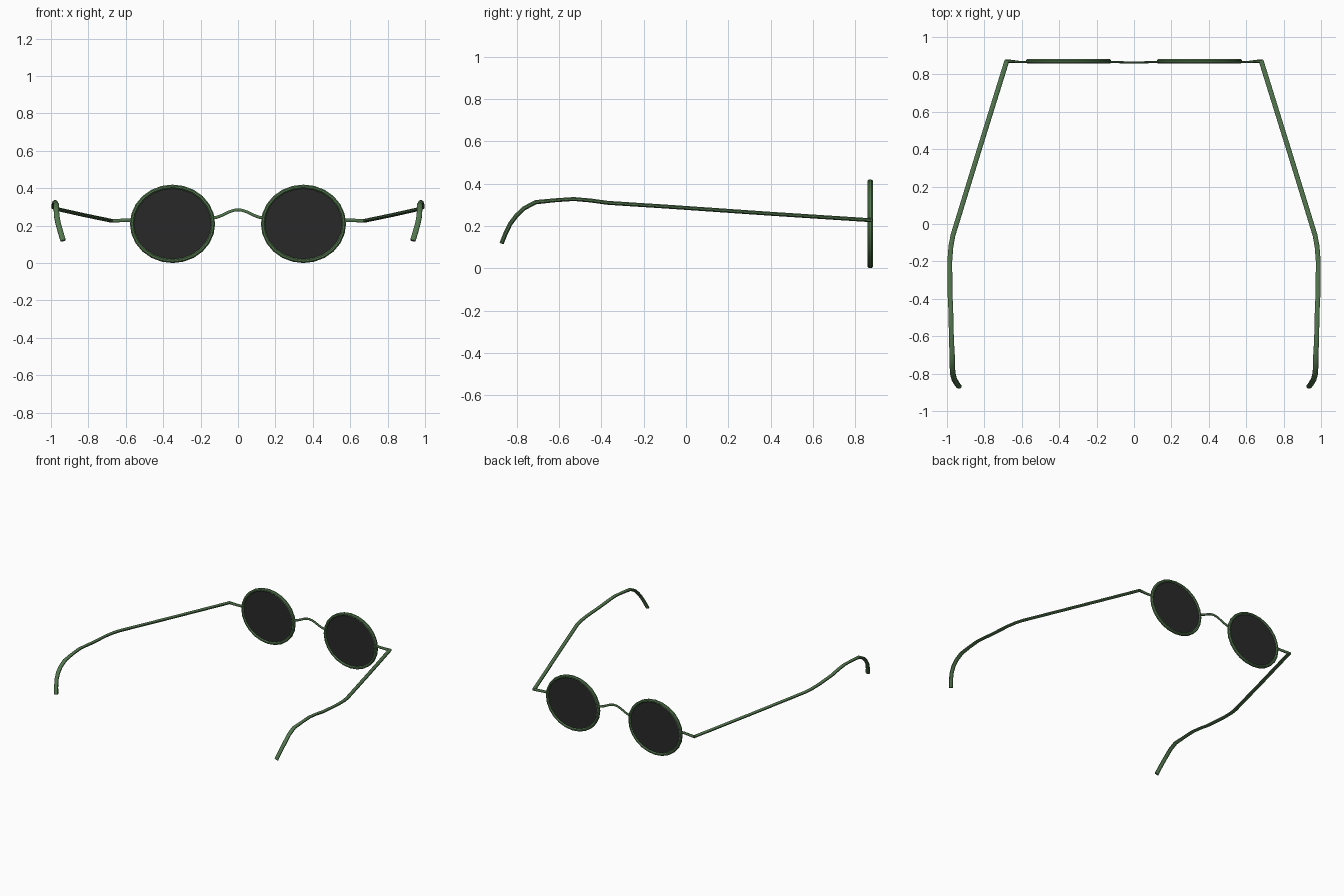
import bpy, bmesh, math
from mathutils import Vector

if "Cube" in bpy.data.objects:
    bpy.data.objects.remove(bpy.data.objects["Cube"])


def material(name, color):
    m = bpy.data.materials.new(name)
    m.diffuse_color = color
    m.use_nodes = True
    m.node_tree.nodes["Principled BSDF"].inputs["Base Color"].default_value = m.diffuse_color
    return m


GREEN = material("green_metal", (0.085, 0.18, 0.075, 1))
DARK = material("dark_glass", (0.022, 0.022, 0.022, 1))


def finish(bm, name, mat):
    bmesh.ops.recalc_face_normals(bm, faces=bm.faces)
    me = bpy.data.meshes.new(name)
    bm.to_mesh(me)
    bm.free()
    ob = bpy.data.objects.new(name, me)
    bpy.context.collection.objects.link(ob)
    me.materials.append(mat)
    bpy.ops.object.select_all(action='DESELECT')
    ob.select_set(True)
    bpy.context.view_layer.objects.active = ob
    bpy.ops.object.shade_smooth_by_angle(angle=math.radians(40))
    return ob


def sweep(name, path, radii, ref, sides=8, closed=False):
    """Oval tube along a path; radii = (along ref, across) per point."""
    pts = [Vector(p) for p in path]
    n = len(pts)
    if isinstance(radii, tuple):
        radii = [radii] * n
    bm = bmesh.new()
    rings = []
    for i, p in enumerate(pts):
        a = pts[(i - 1) % n] if closed else pts[max(i - 1, 0)]
        b = pts[(i + 1) % n] if closed else pts[min(i + 1, n - 1)]
        t = (b - a).normalized()
        u = Vector(ref)
        u = (u - t * u.dot(t)).normalized()
        v = t.cross(u)
        ring = []
        for k in range(sides):
            w = 2 * math.pi * (k + 0.5) / sides
            ring.append(bm.verts.new(p + u * radii[i][0] * math.cos(w) + v * radii[i][1] * math.sin(w)))
        rings.append(ring)
    for i in range(n if closed else n - 1):
        r, s = rings[i], rings[(i + 1) % n]
        for k in range(sides):
            j = (k + 1) % sides
            bm.faces.new((r[k], r[j], s[j], s[k]))
    if not closed:
        bm.faces.new(rings[0])
        bm.faces.new(rings[-1])
    return finish(bm, name, GREEN)


def oval(cx, rx, rz, y, n=24):
    return [(cx + rx * math.cos(2 * math.pi * k / n), y, 0.21 + rz * math.sin(2 * math.pi * k / n))
            for k in range(n)]


def lens(name, cx):
    bm = bmesh.new()
    front = [bm.verts.new(p) for p in oval(cx, 0.216, 0.198, 0.865)]
    back = [bm.verts.new(p) for p in oval(cx, 0.216, 0.198, 0.875)]
    bm.faces.new(front)
    bm.faces.new(back)
    for k in range(24):
        j = (k + 1) % 24
        bm.faces.new((front[k], front[j], back[j], back[k]))
    finish(bm, name, DARK)


# temple arm path, right side
ARM = [(0.68, 0.872, 0.227), (0.825, 0.405, 0.257), (0.968, -0.06, 0.289),
       (0.979, -0.12, 0.293), (0.985, -0.2, 0.298), (0.984, -0.37, 0.309),
       (0.98, -0.45, 0.32), (0.978, -0.53, 0.327), (0.976, -0.62, 0.321),
       (0.972, -0.71, 0.312), (0.971, -0.765, 0.283), (0.969, -0.80, 0.25),
       (0.961, -0.83, 0.21), (0.948, -0.853, 0.163), (0.935, -0.87, 0.12)]
ARM_R = [(0.014, 0.01)] * 9 + [(0.0155, 0.011)] * 6

for side, s in (("right", 1), ("left", -1)):
    # rim and lens
    sweep(side + "_rim", oval(s * 0.35, 0.217, 0.199, 0.87), (0.0135, 0.0115), (0, 1, 0), closed=True)
    lens(side + "_lens", s * 0.35)
    # hinge piece
    sweep(side + "_hinge",
          [(s * 0.566, 0.867, 0.231), (s * 0.60, 0.865, 0.229), (s * 0.65, 0.869, 0.227), (s * 0.688, 0.871, 0.227)],
          [(0.006, 0.01), (0.006, 0.01), (0.009, 0.01), (0.011, 0.01)], (0, 1, 0))
    # temple arm
    sweep(side + "_temple", [(s * x, y, z) for x, y, z in ARM], ARM_R, (1, 0, 0))

# nose bridge
bridge = []
for k in range(13):
    x = -0.14 + 0.28 * k / 12
    bridge.append((x, 0.867 - 0.003 * math.cos(x * 11), 0.263 + 0.022 * math.cos(math.pi * x / 0.14)))
sweep("bridge", bridge, (0.006, 0.0085), (0, 1, 0))
